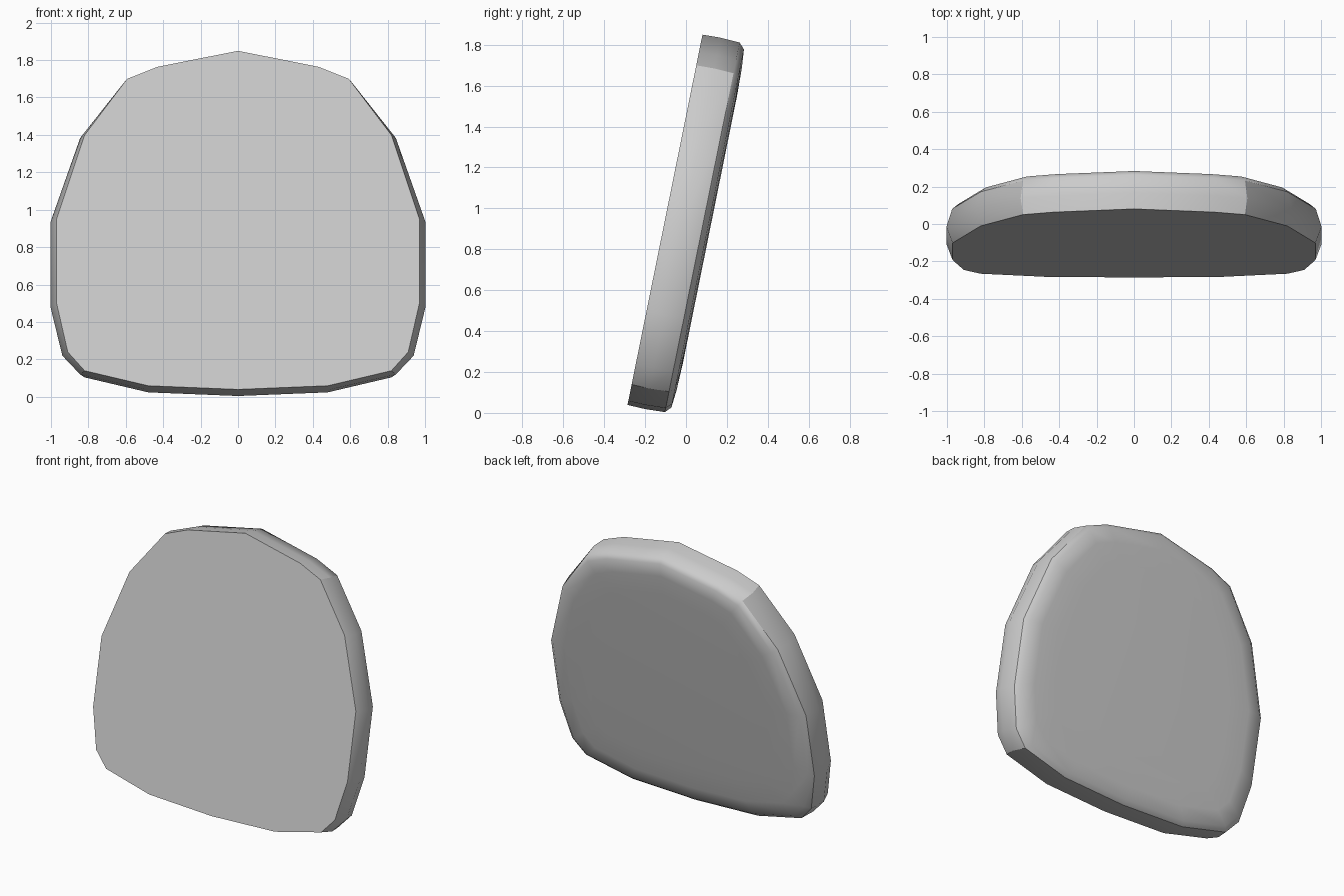
import bpy, bmesh
from math import atan
from mathutils import Matrix

if "Cube" in bpy.data.objects:
    bpy.data.objects.remove(bpy.data.objects["Cube"])

# Right half of the front outline in the cushion's own plane (x, height), bottom to top
HALF = [(0, 0), (.48, .02), (.82, .102), (.91, .204), (.97, .47), (.97, .93),
        (.82, 1.388), (.593, 1.694), (.43, 1.76), (0, 1.847)]
OUTLINE = HALF + [(-x, v) for x, v in HALF[-2:0:-1]]
MID = .92
# Rings from front to back: depth, scale about the middle, sideways bulge
RINGS = [(0, 1, 0), (.088, 1.003, .03), (.186, .998, .004),
         (.213, .967, 0), (.221, .87, 0), (.225, .72, 0)]

bm = bmesh.new()
rings = []
for depth, s, bulge in RINGS:
    rings.append([bm.verts.new((x * s + bulge * (x / .97) * abs(x / .97), depth,
                                MID + (v - MID) * s)) for x, v in OUTLINE])
n = len(OUTLINE)

# Side walls and rounded back
for a, b in zip(rings, rings[1:]):
    for i in range(n):
        j = (i + 1) % n
        bm.faces.new((a[i], a[j], b[j], b[i]))

# Flat front and back panels
bm.faces.new(rings[0][::-1])
bm.faces.new(rings[-1])
bmesh.ops.recalc_face_normals(bm, faces=bm.faces)
for f in bm.faces:
    f.smooth = True

# Hard creases: front rim, back rim below the shoulders, shoulder and lower corners
for i in range(n):
    j = (i + 1) % n
    bm.edges.get((rings[0][i], rings[0][j])).smooth = False
    if max(OUTLINE[i][1], OUTLINE[j][1]) < 1.7:
        bm.edges.get((rings[2][i], rings[2][j])).smooth = False
for i in (2, 7, n - 2, n - 7):
    for a, b in zip(rings[:2], rings[1:3]):
        bm.edges.get((a[i], b[i])).smooth = False

# Lean the cushion backwards
bm.transform(Matrix.Translation((0, -.286, .039)) @ Matrix.Rotation(-atan(.2025), 4, 'X'))
mesh = bpy.data.meshes.new("backrest_cushion")
bm.to_mesh(mesh)
bm.free()
bpy.context.collection.objects.link(bpy.data.objects.new("backrest_cushion", mesh))
